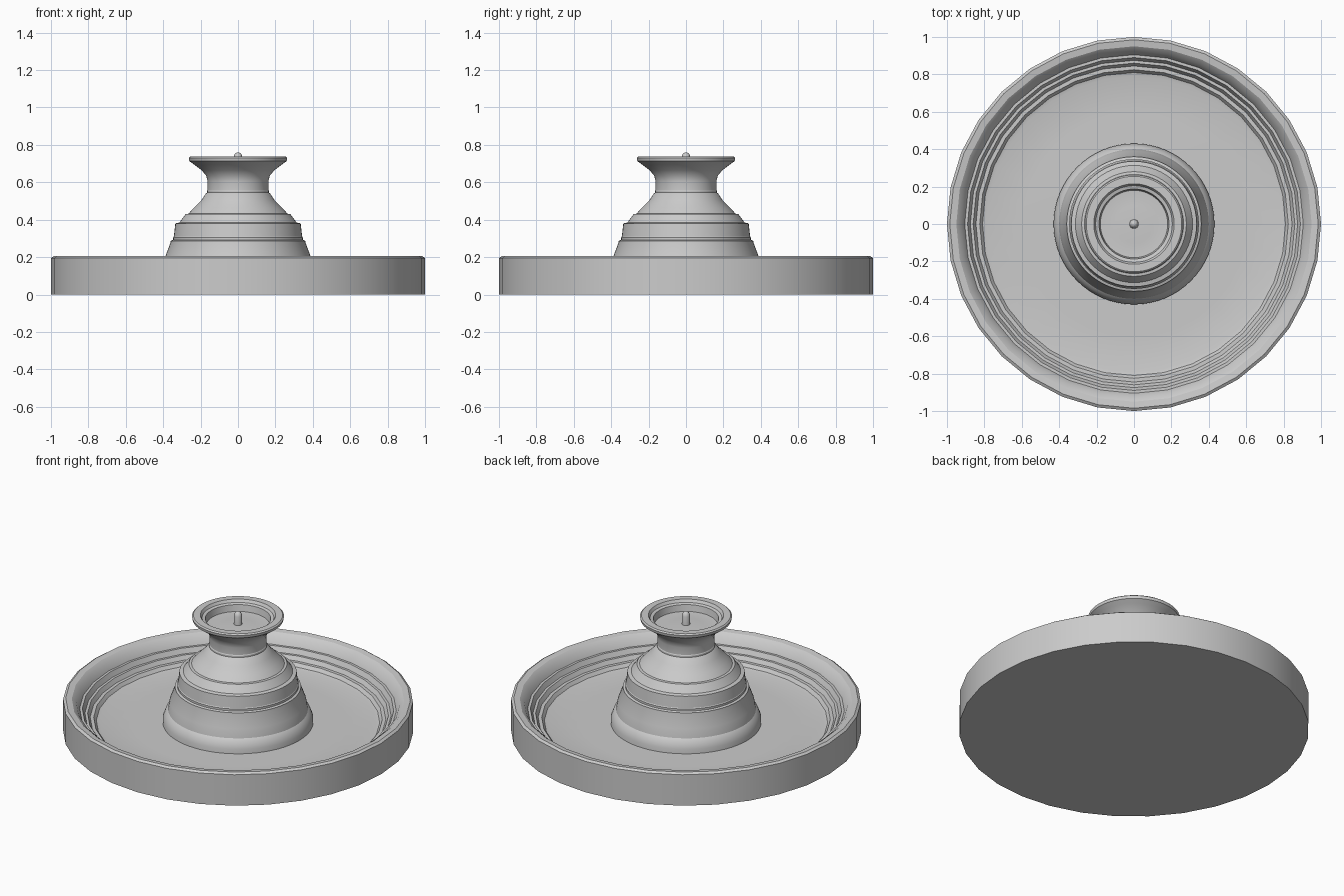
import bpy, bmesh, math


def lathe(name, profile, sides, angle=30):
    """Spin an (r, z) profile about the z axis."""
    bm = bmesh.new()
    rings = []
    for r, z in profile:
        if r == 0:
            rings.append([bm.verts.new((0, 0, z))])
        else:
            rings.append([bm.verts.new((r * math.cos(2 * math.pi * i / sides),
                                        r * math.sin(2 * math.pi * i / sides), z))
                          for i in range(sides)])
    for a, b in zip(rings, rings[1:]):
        for i in range(sides):
            j = (i + 1) % sides
            if len(a) == 1:
                bm.faces.new((a[0], b[j], b[i]))
            elif len(b) == 1:
                bm.faces.new((a[i], a[j], b[0]))
            else:
                bm.faces.new((a[i], a[j], b[j], b[i]))
    bmesh.ops.recalc_face_normals(bm, faces=bm.faces)
    mesh = bpy.data.meshes.new(name)
    bm.to_mesh(mesh)
    bm.free()
    obj = bpy.data.objects.new(name, mesh)
    bpy.context.collection.objects.link(obj)
    bpy.ops.object.select_all(action='DESELECT')
    obj.select_set(True)
    bpy.context.view_layer.objects.active = obj
    bpy.ops.object.shade_smooth_by_angle(angle=math.radians(angle))
    return obj


# Wide basin with a rounded rim and stepped inner wall
lathe("basin", [
    (0, 0), (1, 0), (1, 0.195), (0.985, 0.205), (0.95, 0.2), (0.925, 0.18),
    (0.905, 0.14), (0.89, 0.14), (0.875, 0.11), (0.86, 0.11),
    (0.845, 0.085), (0.825, 0.085), (0.81, 0.065), (0.79, 0.06),
    (0.6, 0.06), (0, 0.065)], 32)

# Stepped pedestal with a waist, flaring into the upper bowl
lathe("pedestal", [
    (0, 0.03), (0.43, 0.03), (0.43, 0.09), (0.415, 0.13), (0.40, 0.145),
    (0.39, 0.2), (0.36, 0.28), (0.36, 0.287), (0.347, 0.292), (0.347, 0.305),
    (0.343, 0.31), (0.335, 0.38), (0.313, 0.385), (0.28, 0.43), (0.265, 0.432),
    (0.235, 0.465), (0.195, 0.505), (0.172, 0.54), (0.165, 0.545), (0.165, 0.555),
    (0.162, 0.56), (0.162, 0.605), (0.17, 0.635), (0.195, 0.665), (0.235, 0.695),
    (0.26, 0.713), (0.263, 0.73), (0.255, 0.737), (0.215, 0.737), (0.205, 0.72),
    (0.187, 0.715), (0.18, 0.675), (0.1, 0.67), (0, 0.685)], 64)

# Small rounded water spout
lathe("spout", [
    (0, 0.66), (0.025, 0.66), (0.024, 0.735), (0.018, 0.75), (0.009, 0.758),
    (0, 0.76)], 16, 60)
